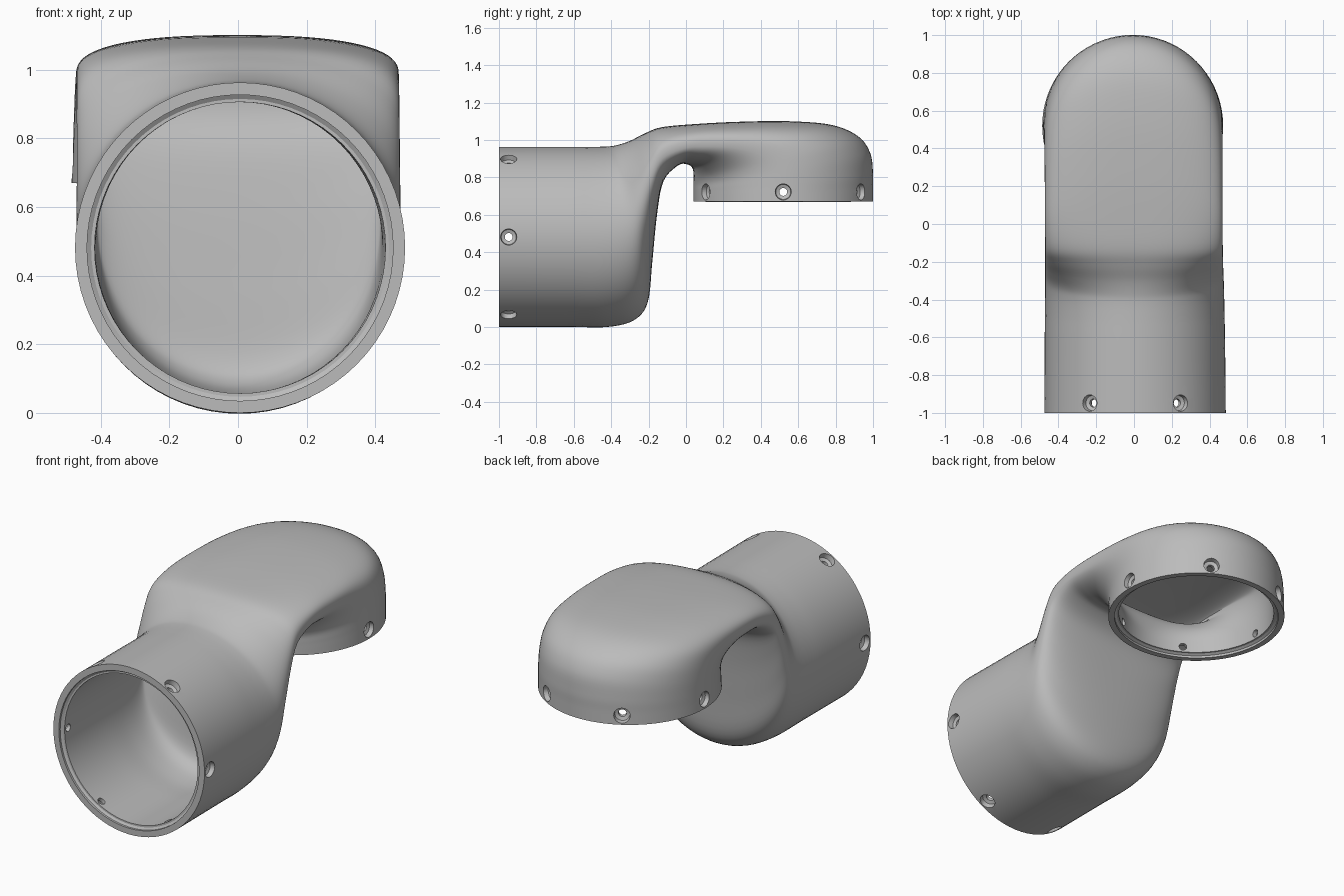
import bpy
import bmesh
from math import cos, sin, pi, copysign
from mathutils import Vector, Matrix

cube = bpy.data.objects.get("Cube")
if cube:
    bpy.data.objects.remove(cube, do_unlink=True)

SIDES = 72
STEPS = 5
WALL = 0.057
FRONT = Vector((0.006, -1, 0.481))    # centre of the front socket mouth
BOTTOM = Vector((-0.007, 0.52, 0.67))  # centre of the lower socket mouth

# Elbow sections: lower y, lower z, upper y, upper z, squareness
KEYS = [
    (-1, 0, -1, .963, 2),
    (-.8, 0, -.8, .963, 2),
    (-.6, 0, -.6, .963, 2),
    (-.42, 0, -.5, .963, 2),
    (-.28, .035, -.42, .965, 2),
    (-.205, .13, -.37, .972, 2),
    (-.18, .35, -.3, .995, 2.1),
    (-.155, .6, -.22, 1.035, 2.3),
    (-.12, .78, -.13, 1.068, 2.6),
    (-.04, .865, .05, 1.085, 2.8),
    (.01, .868, .28, 1.097, 2.7),
    (.034, .85, .55, 1.1, 2.5),
    (.04, .82, .78, 1.08, 2.3),
    (.04, .79, .92, 1.02, 2.1),
    (.04, .76, .985, .93, 2),
    (.04, .73, 1, .82, 2),
    (.04, .7, 1, .74, 2),
    (.04, .67, 1, .67, 2),
]


def smooth_path(keys, steps):
    """Run a smooth spline through the keyed sections."""
    rows = [Vector(k) for k in keys]
    last = len(rows) - 1
    path = []
    for i in range(last):
        a, b = rows[i], rows[i + 1]
        ta = (b - rows[i - 1]) / 2 if i else b - a
        tb = (rows[i + 2] - a) / 2 if i + 1 < last else b - a
        for s in range(steps):
            t = s / steps
            path.append(a * (2*t**3 - 3*t**2 + 1) + ta * (t**3 - 2*t**2 + t)
                        + b * (3*t**2 - 2*t**3) + tb * (t**3 - t**2))
    path.append(rows[last])
    return path


def power(value, squareness):
    return copysign(abs(value) ** (2 / squareness), value)


def finish(bm, name):
    mesh = bpy.data.meshes.new(name)
    bm.to_mesh(mesh)
    bm.free()
    obj = bpy.data.objects.new(name, mesh)
    bpy.context.collection.objects.link(obj)
    return obj


def bridge(bm, rings):
    """Skin neighbouring rings with quads."""
    for r, q in zip(rings, rings[1:]):
        for j in range(len(r)):
            k = (j + 1) % len(r)
            bm.faces.new((r[j], q[j], q[k], r[k]))


def build_shell():
    bm = bmesh.new()
    rings = []
    path = smooth_path(KEYS, STEPS)
    for i, (ly, lz, uy, uz, sq) in enumerate(path):
        f = i / (len(path) - 1)
        middle = Vector((FRONT.x + (BOTTOM.x - FRONT.x) * f, (ly + uy) / 2, (lz + uz) / 2))
        up = Vector((0, uy - ly, uz - lz)) / 2
        across = Vector((0.481 - 0.002 * f - 0.01 * sin(pi * f), 0, 0))
        ring = []
        for j in range(SIDES):
            a = 2 * pi * j / SIDES
            ring.append(bm.verts.new(middle + across * power(cos(a), sq) + up * power(sin(a), sq)))
        rings.append(ring)
    bridge(bm, rings)
    return finish(bm, "elbow_shell")


def add_turned(bm, place, profile, sides):
    """Capped solid of revolution about the local z axis."""
    rings = [[bm.verts.new(place @ Vector((r * cos(2*pi*j/sides), r * sin(2*pi*j/sides), z)))
              for j in range(sides)] for r, z in profile]
    bridge(bm, rings)
    bm.faces.new(rings[0])
    bm.faces.new(rings[-1])


def build_cutter():
    bm = bmesh.new()
    for centre, axis, side in ((FRONT, Vector((0, 1, 0)), Vector((0, 0, 1))),
                               (BOTTOM, Vector((0, 0, 1)), Vector((0, 1, 0)))):
        # Shallow step inside the mouth
        place = Matrix.Translation(centre) @ axis.to_track_quat("Z", "Y").to_matrix().to_4x4()
        add_turned(bm, place, [(.446, -.03), (.446, .012), (.434, .02), (.41, .02)], SIDES)
        # Six countersunk screw holes around the mouth
        for k in range(6):
            a = k * pi / 3
            out = Vector((1, 0, 0)) * cos(a) + side * sin(a)
            hole = (Matrix.Translation(centre + axis * .052)
                    @ out.to_track_quat("Z", "Y").to_matrix().to_4x4())
            add_turned(bm, hole, [(.021, .38), (.021, .445), (.04, .452), (.046, .5)], 24)
    bmesh.ops.recalc_face_normals(bm, faces=bm.faces)
    return finish(bm, "hole_cutter")


# Hollow elbow with its socket steps and screw holes
shell = build_shell()
cutter = build_cutter()
cutter.hide_render = True
for other in bpy.context.selected_objects:
    other.select_set(False)
bpy.context.view_layer.objects.active = shell
shell.select_set(True)

wall = shell.modifiers.new("wall", "SOLIDIFY")
wall.thickness = WALL
wall.offset = -1
holes = shell.modifiers.new("holes", "BOOLEAN")
holes.object = cutter
holes.operation = "DIFFERENCE"
holes.solver = "EXACT"
for name in ("wall", "holes"):
    bpy.ops.object.modifier_apply(modifier=name)
bpy.data.objects.remove(cutter, do_unlink=True)
bpy.ops.object.shade_smooth_by_angle(angle=pi / 6)

# Plain grey finish
grey = bpy.data.materials.new("cast_grey")
grey.use_nodes = True
colour = (0.5, 0.5, 0.5, 1)
grey.diffuse_color = colour
grey.node_tree.nodes["Principled BSDF"].inputs["Base Color"].default_value = colour
shell.data.materials.clear()
shell.data.materials.append(grey)
